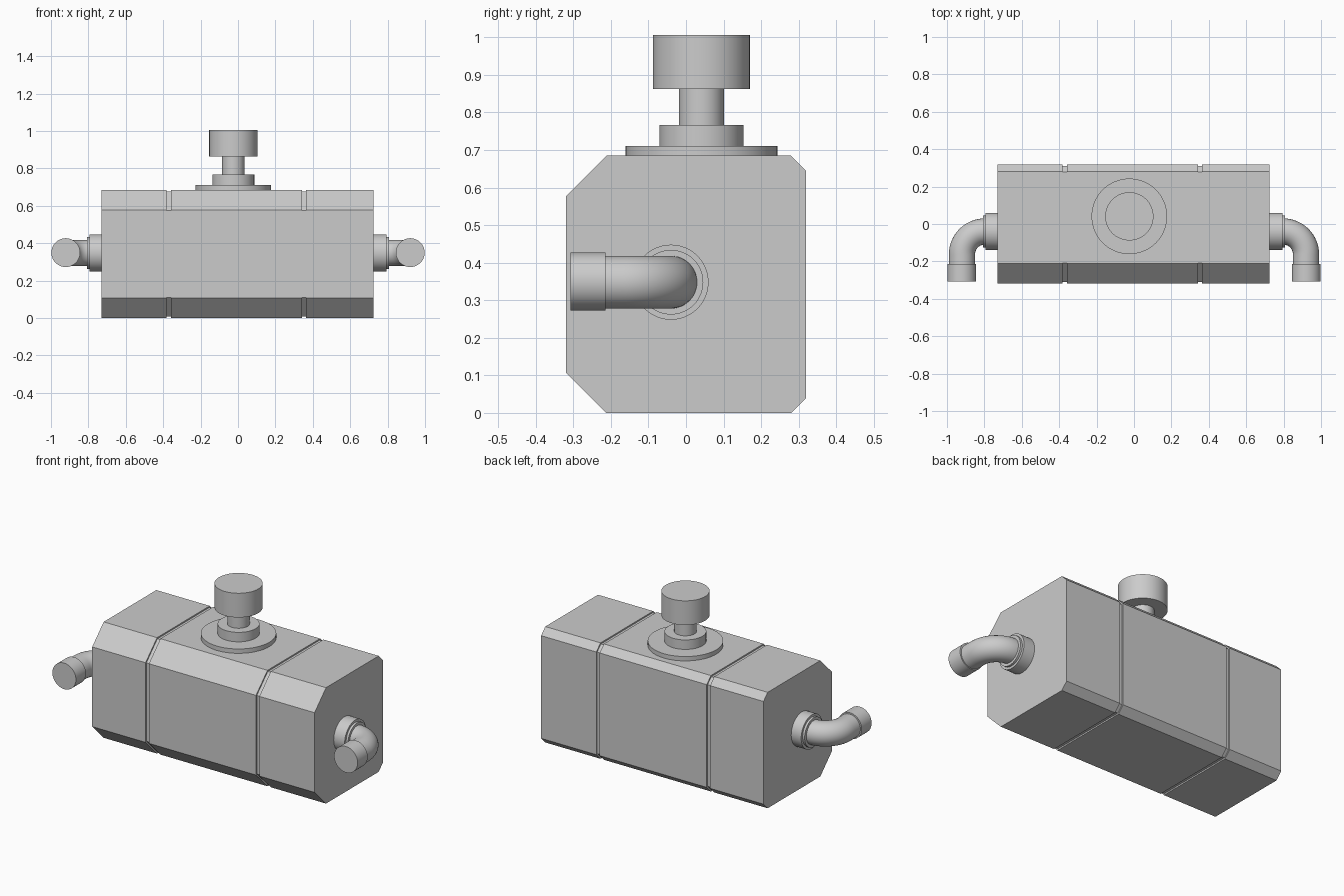
import bpy, bmesh
from math import sin, cos, pi, radians
from mathutils import Vector

if "Cube" in bpy.data.objects:
    bpy.data.objects.remove(bpy.data.objects["Cube"])


def loft(name, rings, smooth=True):
    """Skin a list of closed rings of points and cap both ends."""
    bm = bmesh.new()
    vs = [[bm.verts.new(p) for p in r] for r in rings]
    n = len(rings[0])
    for a, b in zip(vs, vs[1:]):
        for i in range(n):
            j = (i + 1) % n
            bm.faces.new((a[i], a[j], b[j], b[i]))
    bm.faces.new(vs[0])
    bm.faces.new(vs[-1])
    bmesh.ops.recalc_face_normals(bm, faces=bm.faces)
    mesh = bpy.data.meshes.new(name)
    bm.to_mesh(mesh)
    bm.free()
    ob = bpy.data.objects.new(name, mesh)
    bpy.context.collection.objects.link(ob)
    if smooth:
        bpy.ops.object.select_all(action='DESELECT')
        ob.select_set(True)
        bpy.context.view_layer.objects.active = ob
        bpy.ops.object.shade_smooth_by_angle(angle=radians(35))
    return ob


def ring(centre, axis_u, axis_v, r, n=48):
    c, u, v = Vector(centre), Vector(axis_u), Vector(axis_v)
    return [c + r * (cos(2 * pi * i / n) * u + sin(2 * pi * i / n) * v) for i in range(n)]


# Body: chamfered block with two shallow grooves around it
def section(x, d):
    f = 0.107 - d * 0.586   # front chamfer
    b = 0.039 - d * 0.586   # back chamfer
    y0, y1, z0, z1 = -0.319 + d, 0.319 - d, d, 0.685 - d
    return [(x, y, z) for y, z in (
        (y0 + f, z0), (y1 - b, z0), (y1, z0 + b), (y1, z1 - b),
        (y1 - b, z1), (y0 + f, z1), (y0, z1 - f), (y0, z0 + f))]


stations = [(-0.73, 0)]
for gx in (-0.37, 0.352):
    stations += [(gx - 0.011, 0), (gx - 0.011, 0.008), (gx + 0.011, 0.008), (gx + 0.011, 0)]
stations.append((0.724, 0))
loft("body", [section(x, d) for x, d in stations], smooth=False)

# Top valve: flange, hub, stem and knob as stacked discs
levels = [("top_flange", 0.202, 0.68, 0.711), ("top_hub", 0.112, 0.711, 0.767),
          ("stem", 0.06, 0.767, 0.863), ("knob", 0.129, 0.863, 1.006)]
for name, r, z0, z1 in levels:
    loft(name, [ring((-0.025, 0.041, z), (1, 0, 0), (0, 1, 0), r, 64) for z in (z0, z1)])

# Side pipes: stepped collar, elbow and end sleeve on both ends
Y, Z, R = -0.04, 0.348, 0.123
for side, s in (("left", -1), ("right", 1)):
    collar = [(0.715, 0.1), (0.795, 0.1), (0.795, 0.086), (0.808, 0.086)]
    loft(side + "_collar", [ring((s * x, Y, Z), (0, 1, 0), (0, 0, 1), r) for x, r in collar])
    cx = 0.92 - R
    elbow = []
    for k in range(17):
        a = pi / 2 * k / 16
        elbow.append(ring((s * (cx + R * sin(a)), Y - R + R * cos(a), Z),
                          (s * sin(a), cos(a), 0), (0, 0, 1), 0.07))
    elbow.append(ring((s * 0.92, -0.22, Z), (s, 0, 0), (0, 0, 1), 0.07))
    loft(side + "_elbow", elbow)
    loft(side + "_sleeve", [ring((s * 0.921, y, Z + 0.002), (s, 0, 0), (0, 0, 1), 0.077)
                            for y in (-0.215, -0.308)])
